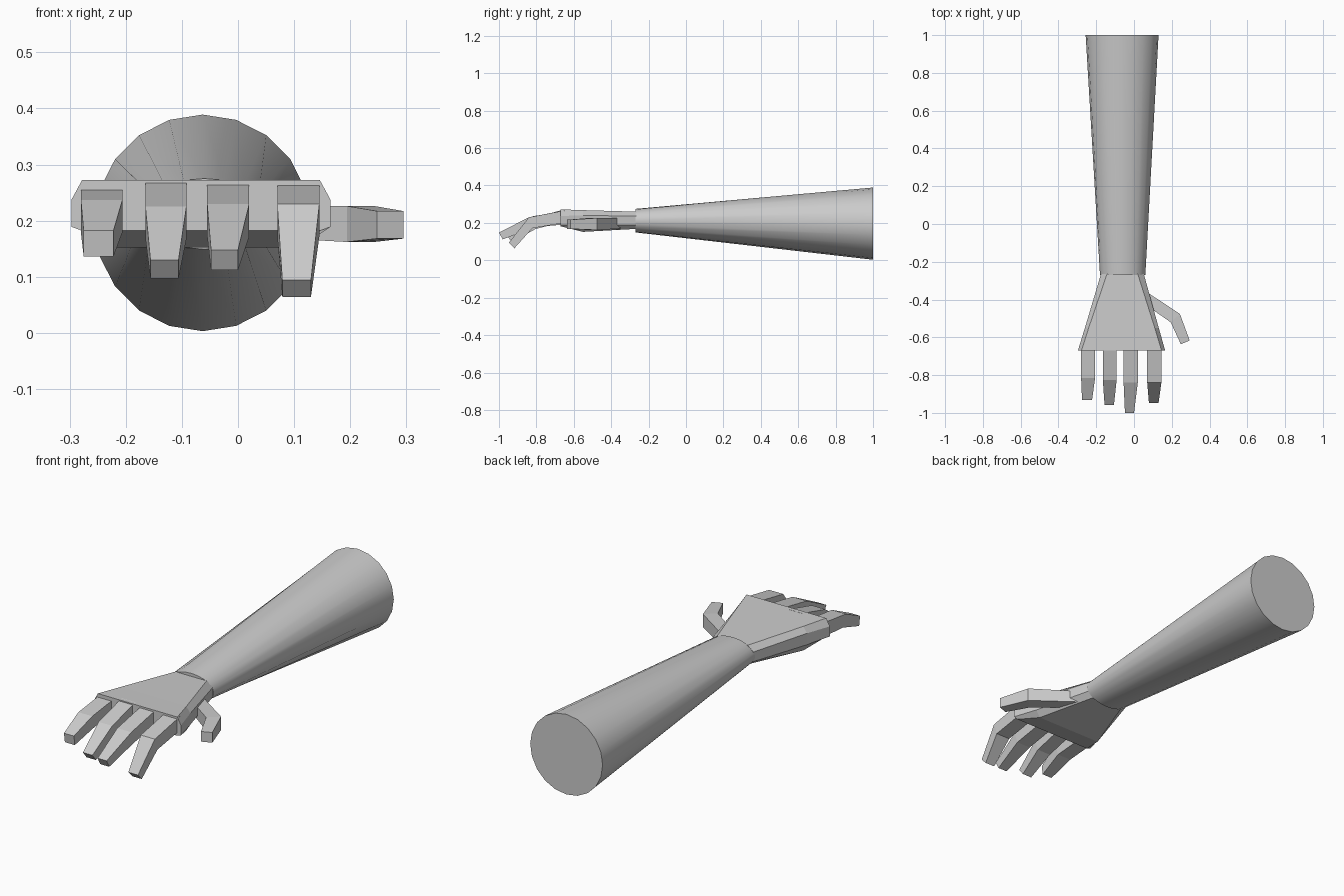
import bpy, bmesh, math

if "Cube" in bpy.data.objects:
    bpy.data.objects.remove(bpy.data.objects["Cube"])


def loft(name, rings, smooth=False):
    """Skin a closed, capped solid over rings with equal point counts."""
    bm = bmesh.new()
    vs = [[bm.verts.new(p) for p in ring] for ring in rings]
    n = len(vs[0])
    for a, b in zip(vs, vs[1:]):
        for i in range(n):
            j = (i + 1) % n
            bm.faces.new((a[i], a[j], b[j], b[i]))
    bm.faces.new(vs[0])
    bm.faces.new(vs[-1])
    bmesh.ops.recalc_face_normals(bm, faces=bm.faces)
    me = bpy.data.meshes.new(name)
    bm.to_mesh(me)
    bm.free()
    ob = bpy.data.objects.new(name, me)
    bpy.context.collection.objects.link(ob)
    if smooth:
        bpy.ops.object.select_all(action='DESELECT')
        bpy.context.view_layer.objects.active = ob
        ob.select_set(True)
        bpy.ops.object.shade_smooth_by_angle(angle=math.radians(35))
    return ob


def ellipse(cx, y, cz, rx, rz, n=20):
    return [(cx + rx * math.sin(2 * math.pi * i / n), y,
             cz + rz * math.cos(2 * math.pi * i / n)) for i in range(n)]


def octagon(y, xo, xi, zs):
    """Chamfered section: outer/inner x limits and four z levels."""
    (l, r), (li, ri), (z0, z1, z2, z3) = xo, xi, zs
    return [(li, y, z0), (ri, y, z0), (r, y, z1), (r, y, z2),
            (ri, y, z3), (li, y, z3), (l, y, z2), (l, y, z1)]


# Forearm: round at the elbow, flattened at the wrist
loft("forearm", [ellipse(-0.063, 1.0, 0.196, 0.193, 0.193),
                 ellipse(-0.06, -0.27, 0.212, 0.12, 0.063)], smooth=True)

# Palm: widens to the knuckles, underside rises at the front
loft("palm", [
    octagon(-0.265, (-0.175, 0.052), (-0.143, 0.02), (0.168, 0.19, 0.236, 0.26)),
    octagon(-0.55, (-0.26, 0.131), (-0.24, 0.11), (0.152, 0.185, 0.24, 0.268)),
    octagon(-0.67, (-0.297, 0.165), (-0.278, 0.146), (0.182, 0.189, 0.237, 0.272)),
])

# Fingers: x limits at base, tip x limits, base top z, then (y, z) of
# joint top, tip top and tip bottom
fingers = {
    "little_finger": ((-0.28, -0.206), (-0.275, -0.222), 0.257,
                      (-0.815, 0.237), (-0.932, 0.182), (-0.925, 0.136)),
    "ring_finger": ((-0.165, -0.092), (-0.156, -0.106), 0.272,
                    (-0.825, 0.225), (-0.957, 0.13), (-0.93, 0.097)),
    "middle_finger": ((-0.055, 0.02), (-0.048, 0.0), 0.267,
                      (-0.84, 0.23), (-1.0, 0.148), (-0.98, 0.112)),
    "index_finger": ((0.07, 0.145), (0.079, 0.13), 0.266,
                     (-0.84, 0.23), (-0.947, 0.094), (-0.918, 0.064)),
}
for name, ((a, b), (ta, tb), zb, (jy, jz), (ty, tz), (uy, uz)) in fingers.items():
    loft(name, [
        [(a, -0.65, zb), (b, -0.65, zb), (b, -0.65, zb - 0.066), (a, -0.65, zb - 0.066)],
        [(a, jy, jz), (b, jy, jz), (b, jy + 0.02, jz - 0.058), (a, jy + 0.02, jz - 0.058)],
        [(ta, ty, tz), (tb, ty, tz), (tb, uy, uz), (ta, uy, uz)],
    ])

# Thumb: outer point, inner point and z limits at each joint
thumb = [((0.03, -0.335), (0.05, -0.42), 0.17, 0.226),
         ((0.243, -0.476), (0.194, -0.52), 0.162, 0.226),
         ((0.295, -0.617), (0.248, -0.636), 0.168, 0.217)]
loft("thumb", [[(*o, z1), (*i, z1), (*i, z0), (*o, z0)] for o, i, z0, z1 in thumb])
